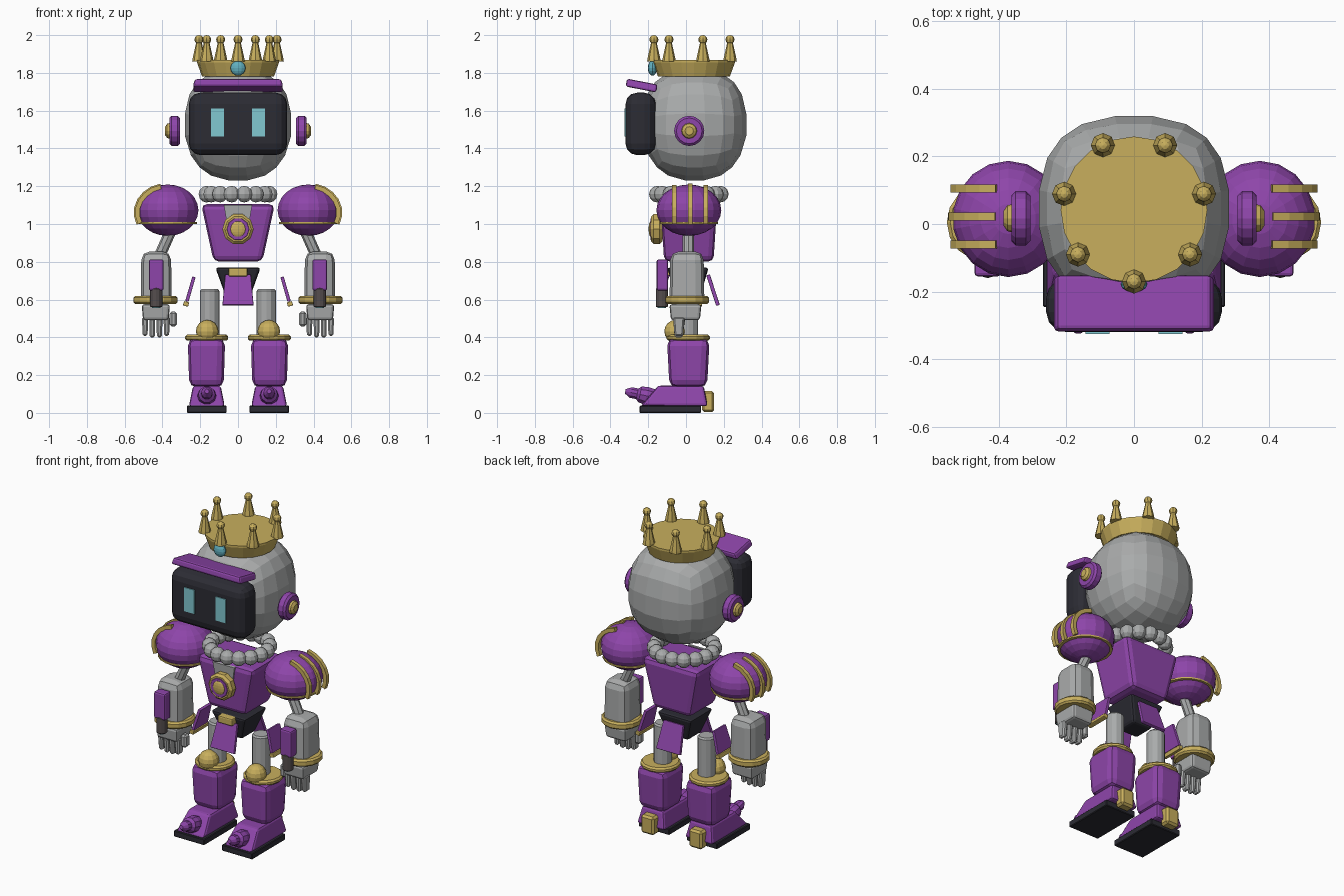
import bpy, bmesh, math
from math import radians, sin, cos, pi
from mathutils import Vector

if "Cube" in bpy.data.objects:
    bpy.data.objects.remove(bpy.data.objects["Cube"])


def material(name, *rgb):
    m = bpy.data.materials.new(name)
    m.use_nodes = True
    m.diffuse_color = (*rgb, 1)
    node = next(n for n in m.node_tree.nodes if n.type == 'BSDF_PRINCIPLED')
    node.inputs["Base Color"].default_value = (*rgb, 1)
    return m


PURPLE = material("purple", 0.27, 0.06, 0.40)
GREY = material("grey", 0.40, 0.41, 0.41)
GOLD = material("gold", 0.58, 0.43, 0.11)
DARK = material("dark", 0.025, 0.025, 0.034)
CYAN = material("cyan", 0.22, 0.58, 0.64)
GEM = material("gem_blue", 0.12, 0.43, 0.52)
BROWN = material("brown_grey", 0.09, 0.075, 0.075)


def finish(name, bm, mat, loc=(0, 0, 0), rot=(0, 0, 0)):
    bmesh.ops.recalc_face_normals(bm, faces=bm.faces)
    mesh = bpy.data.meshes.new(name)
    bm.to_mesh(mesh)
    bm.free()
    mesh.materials.append(mat)
    obj = bpy.data.objects.new(name, mesh)
    obj.location = loc
    obj.rotation_euler = [radians(a) for a in rot]
    bpy.context.collection.objects.link(obj)
    return obj


def box(name, mat, loc, size, bevel=0.0, rot=(0, 0, 0), top=(1, 1), bottom=(1, 1), shift=0, seg=2):
    """Box with tapered top or bottom, top shifted in y, and rounded edges."""
    bm = bmesh.new()
    bmesh.ops.create_cube(bm, size=1)
    for v in bm.verts:
        t = top if v.co.z > 0 else bottom
        dy = shift if v.co.z > 0 else 0
        v.co = Vector((v.co.x * size[0] * t[0], v.co.y * size[1] * t[1] + dy, v.co.z * size[2]))
    if bevel:
        bmesh.ops.bevel(bm, geom=bm.edges[:], offset=bevel, segments=seg, profile=0.5,
                        affect='EDGES', clamp_overlap=True)
    return finish(name, bm, mat, loc, rot)


def lathe(name, mat, loc, profile, seg=12, rot=(0, 0, 0)):
    """Capped solid of revolution from (radius, height) pairs."""
    bm = bmesh.new()
    rings = [[bm.verts.new((r * cos(2 * pi * i / seg), r * sin(2 * pi * i / seg), z))
              for i in range(seg)] for r, z in profile]
    for a, b in zip(rings, rings[1:]):
        for i in range(seg):
            j = (i + 1) % seg
            bm.faces.new((a[i], a[j], b[j], b[i]))
    bm.faces.new(rings[0])
    bm.faces.new(rings[-1])
    return finish(name, bm, mat, loc, rot)


def disc(name, mat, loc, r, h, seg=16, rot=(0, 0, 0), edge=0.01):
    """Disc with chamfered rims, centred on its location."""
    profile = [(r - edge, -h / 2), (r, edge - h / 2), (r, h / 2 - edge), (r - edge, h / 2)]
    return lathe(name, mat, loc, profile, seg, rot)


def ball(name, mat, loc, radii, u=12, v=8):
    bm = bmesh.new()
    bmesh.ops.create_uvsphere(bm, u_segments=u, v_segments=v, radius=1)
    bmesh.ops.scale(bm, vec=radii, verts=bm.verts)
    return finish(name, bm, mat, loc)


def rib(name, s, y, scale):
    """Square bar arching over the outer side of a shoulder."""
    bm = bmesh.new()
    rows = []
    for k in range(7):
        a = radians(78 - 17 * k)
        rows.append([bm.verts.new((s * (0.375 + (0.177 - d) * scale * cos(a)), y + w,
                                   1.06 + (0.157 - d) * scale * sin(a)))
                     for d, w in ((0, -0.012), (0, 0.012), (0.025, 0.012), (0.025, -0.012))])
    for a, b in zip(rows, rows[1:]):
        for i in range(4):
            bm.faces.new((a[i], a[i - 1], b[i - 1], b[i]))
    bm.faces.new(rows[0])
    bm.faces.new(rows[-1])
    return finish(name, bm, GOLD)


# Head: coarse rounded cube, narrower toward the chin
bm = bmesh.new()
bmesh.ops.create_cube(bm, size=2)
bmesh.ops.subdivide_edges(bm, edges=bm.edges[:], cuts=4, use_grid_fill=True)
for v in bm.verts:
    p = v.co / sum(abs(c) ** 2.5 for c in v.co) ** 0.4
    chin = 1 + 0.12 * min(p.z + 0.3, 0)
    v.co = Vector((p.x * 0.285 * chin, p.y * 0.278 * chin, p.z * 0.298))
finish("head", bm, GREY, (0, 0.045, 1.525))

# Face screen, eyes and brow visor
box("face_screen", DARK, (0, -0.24, 1.53), (0.52, 0.16, 0.33), 0.06, seg=3)
for s, side in ((1, "left"), (-1, "right")):
    box(side + "_eye", CYAN, (s * 0.108, -0.321, 1.538), (0.07, 0.008, 0.148))
box("brow_visor", PURPLE, (0, -0.235, 1.733), (0.48, 0.165, 0.042), 0.012, (-11, 0, 0), top=(0.95, 1))

# Crown: band with closed top, ball-tipped points and a gem
lathe("crown_band", GOLD, (0, 0.042, 1.78), [(0.19, 0), (0.217, 0.075), (0.217, 0.087), (0.205, 0.087)], 20)
for i in range(7):
    a = 2 * pi * i / 7 - pi / 2
    x, y = 0.212 * cos(a), 0.042 + 0.212 * sin(a)
    lathe("crown_point", GOLD, (x, y, 1.86), [(0.036, 0), (0.034, 0.015), (0.015, 0.1)], 8)
    ball("crown_point_tip", GOLD, (x, y, 1.976), (0.024,) * 3, 8, 6)
ball("crown_gem", GEM, (0, -0.178, 1.825), (0.04, 0.024, 0.04))

# Bead collar
for i in range(16):
    a = 2 * pi * i / 16 + pi / 16
    ball("collar_bead", GREY, (0.17 * sin(a), 0.015 + 0.17 * cos(a), 1.158), (0.044,) * 3, 10, 6)

# Torso with chest plate and round brooch
box("torso", PURPLE, (0, 0.015, 0.953), (0.39, 0.30, 0.305), 0.03, bottom=(0.66, 0.87))
box("chest_plate", GREY, (0, -0.131, 1.035), (0.15, 0.016, 0.13), rot=(3.5, 0, 0), bottom=(0.7, 1))
front = (90, 0, 0)
disc("brooch_rim", GOLD, (0, -0.155, 0.973), 0.083, 0.06, 10, front, 0.014)
disc("brooch_ring", PURPLE, (0, -0.184, 0.973), 0.06, 0.009, 10, front, 0.002)
ball("brooch_centre", GOLD, (0, -0.186, 0.973), (0.042, 0.012, 0.042))

# Hips and hanging flaps
box("hips", DARK, (0, 0.01, 0.695), (0.24, 0.22, 0.15), 0.015, bottom=(0.55, 0.6))
box("belt_clasp", GOLD, (0, -0.105, 0.745), (0.10, 0.05, 0.045), 0.008)
for name, d in (("front_flap", -1), ("back_flap", 1)):
    box(name, PURPLE, (0, 0.01 + d * 0.133, 0.65), (0.165, 0.02, 0.17), 0.004, (d * 18, 0, 0), top=(0.82, 1))

for s, side in ((1, "left_"), (-1, "right_")):
    # Ear discs
    outward = (0, s * 90, 0)
    disc(side + "ear", PURPLE, (s * 0.335, 0.017, 1.493), 0.08, 0.056, 16, outward, 0.012)
    lathe(side + "ear_cap", GOLD, (s * 0.36, 0.017, 1.493), [(0.042, 0), (0.038, 0.015), (0.022, 0.026)], 12, outward)

    # Shoulder with trim and ribs
    ball(side + "shoulder", PURPLE, (s * 0.372, 0.015, 1.073), (0.165, 0.172, 0.136), 18, 12)
    lathe(side + "shoulder_trim", GOLD, (s * 0.372, 0.015, 1.005),
          [(0.14, -0.006), (0.156, -0.005), (0.156, 0.005), (0.14, 0.006)], 18)
    for y, scale in ((-0.061, 0.96), (0.022, 1), (0.105, 0.96)):
        rib(side + "shoulder_rib", s, y, scale)

    # Arm, cuff and wrist barrel
    lathe(side + "upper_arm", GREY, (s * 0.40, 0.012, 0.865), [(0.03, -0.04), (0.03, 0.11)], 8, (0, s * -24, 0))
    box(side + "forearm", GREY, (s * 0.433, 0.005, 0.715), (0.165, 0.185, 0.28), 0.045, top=(0.95, 0.95))
    disc(side + "cuff", GOLD, (s * 0.437, 0.005, 0.598), 0.117, 0.044, 16)
    box(side + "forearm_panel", PURPLE, (s * 0.433, -0.125, 0.73), (0.078, 0.06, 0.165), 0.01)
    disc(side + "barrel", BROWN, (s * 0.433, -0.128, 0.61), 0.032, 0.10, 12, edge=0.004)
    disc(side + "barrel_glow", CYAN, (s * 0.433, -0.128, 0.559), 0.022, 0.008, 12, edge=0.001)

    # Hand
    box(side + "palm", GREY, (s * 0.435, -0.003, 0.533), (0.15, 0.17, 0.085), 0.015, bottom=(0.9, 0.9))
    for i in range(4):
        z = 0.45 + (0.008 if i in (0, 3) else 0)
        box(side + "finger", GREY, (s * (0.378 + 0.038 * i), -0.038, z), (0.032, 0.06, 0.10), 0.008,
            bottom=(0.85, 0.75), seg=1)
    box(side + "thumb", GREY, (s * 0.342, -0.03, 0.497), (0.04, 0.05, 0.08), 0.012, seg=1)

    # Side flap with gold hem
    tilt = (0, s * -16, 0)
    box(side + "side_flap", PURPLE, (s * 0.252, 0.01, 0.655), (0.018, 0.14, 0.135), 0.003, tilt, top=(1, 0.8))
    box(side + "side_flap_hem", GOLD, (s * 0.275, 0.01, 0.577), (0.028, 0.15, 0.024), 0.004, tilt)

    # Leg and knee
    lathe(side + "thigh", GREY, (s * 0.15, 0.012, 0.40), [(0.052, 0), (0.052, 0.245), (0.044, 0.255)], 12)
    ball(side + "knee", GOLD, (s * 0.163, -0.055, 0.432), (0.06,) * 3)
    disc(side + "knee_rim", GOLD, (s * 0.166, 0.012, 0.398), 0.114, 0.032, 16)
    box(side + "shin", PURPLE, (s * 0.167, 0.012, 0.265), (0.198, 0.226, 0.26), 0.04, bottom=(0.92, 0.88))

    # Foot, curled toe, sole and heel
    box(side + "foot", PURPLE, (s * 0.165, -0.062, 0.09), (0.19, 0.355, 0.108), 0.014, top=(0.77, 0.68), shift=0.035)
    lathe(side + "toe", PURPLE, (s * 0.165, -0.17, 0.082),
          [(0.045, 0), (0.05, 0.04), (0.045, 0.075), (0.03, 0.09), (0.03, 0.125), (0.012, 0.155)], 10, (78, 0, 0))
    box(side + "sole", DARK, (s * 0.165, -0.083, 0.019), (0.21, 0.325, 0.038), 0.004, seg=1)
    box(side + "heel", GOLD, (s * 0.165, 0.117, 0.06), (0.09, 0.065, 0.112), 0.012, seg=1)
